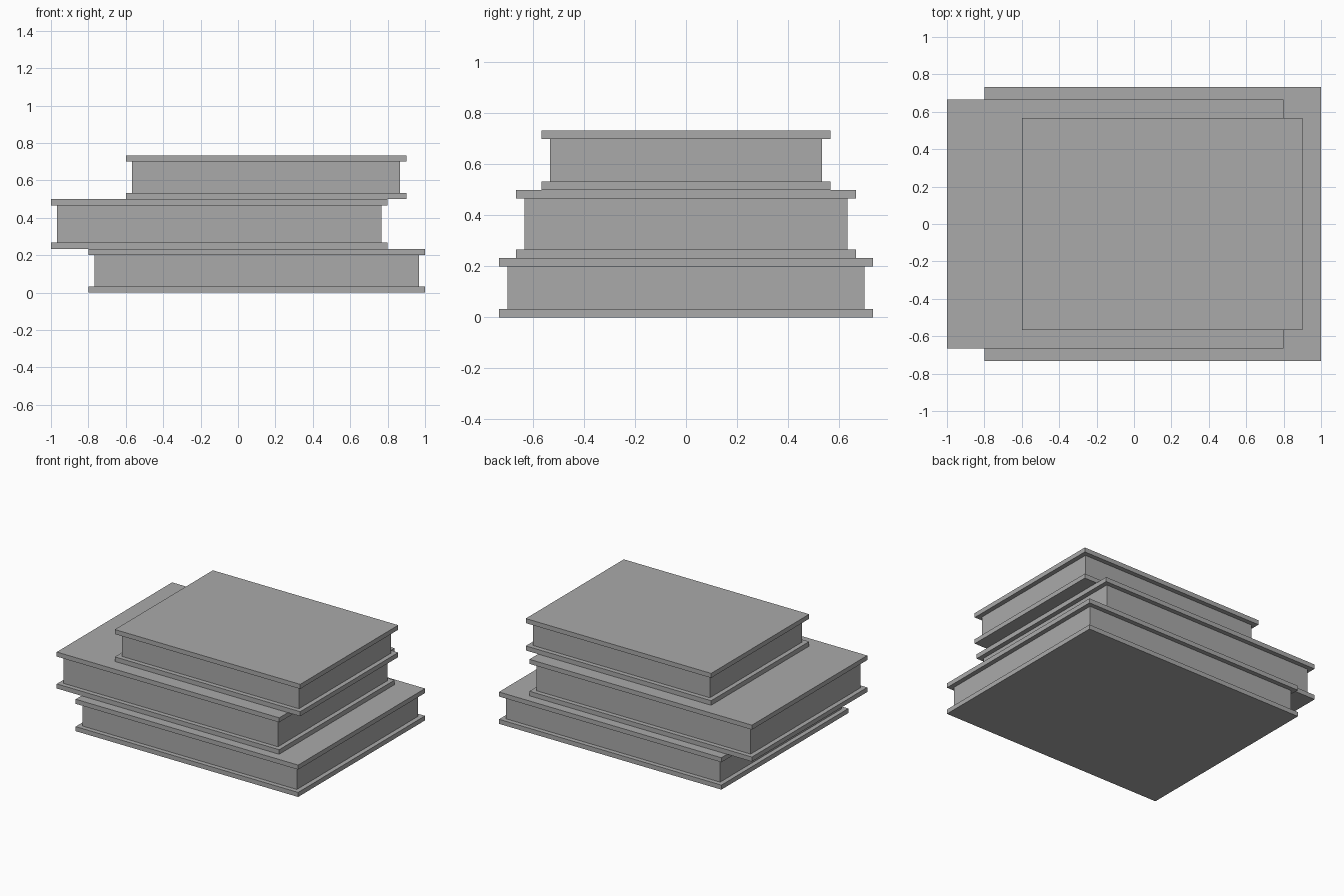
import bpy

if "Cube" in bpy.data.objects:
    bpy.data.objects.remove(bpy.data.objects["Cube"])

U = 1 / 30  # cover thickness and page inset


def material(name, rgb):
    m = bpy.data.materials.new(name)
    m.diffuse_color = (*rgb, 1)
    m.use_nodes = True
    m.node_tree.nodes["Principled BSDF"].inputs["Base Color"].default_value = m.diffuse_color
    return m


grey = material("plain grey", (0.4, 0.4, 0.4))


def box(name, x0, x1, half_y, z0, z1):
    bpy.ops.mesh.primitive_cube_add(size=1, location=((x0 + x1) / 2, 0, (z0 + z1) / 2))
    ob = bpy.context.object
    ob.name = name
    ob.scale = (x1 - x0, 2 * half_y, z1 - z0)
    bpy.ops.object.transform_apply(location=False, rotation=False, scale=True)
    ob.data.materials.append(grey)


def book(name, x0, x1, half_y, z0, z1):
    box(name + "_back_cover", x0, x1, half_y, z0, z0 + U)
    box(name + "_pages", x0 + U, x1 - U, half_y - U, z0 + U, z1 - U)
    box(name + "_front_cover", x0, x1, half_y, z1 - U, z1)


# Stack of three books, each shifted sideways
book("bottom_book", -0.8, 1.0, 22 * U, 0, 7 * U)
book("middle_book", -1.0, 0.8, 20 * U, 7 * U, 15 * U)
book("top_book", -0.6, 0.9, 17 * U, 15 * U, 22 * U)
